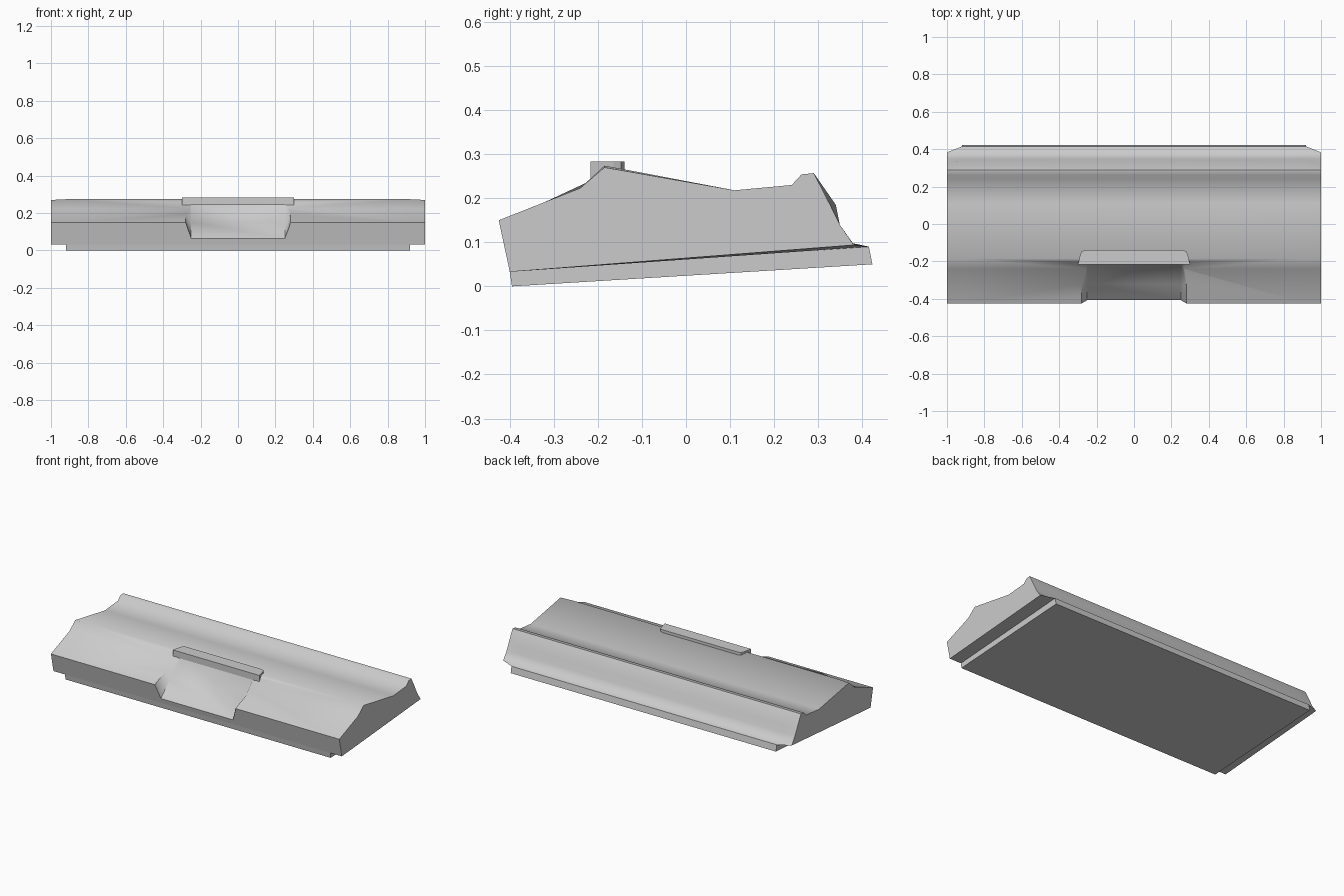
import bpy
import bmesh
import math

cube = bpy.data.objects.get("Cube")
if cube:
    bpy.data.objects.remove(cube, do_unlink=True)

grey = bpy.data.materials.new("light_grey")
grey.use_nodes = True
COLOUR = (0.6, 0.6, 0.6, 1)
grey.diffuse_color = COLOUR
grey.node_tree.nodes["Principled BSDF"].inputs["Base Color"].default_value = COLOUR


def loft(name, rings):
    """Skin closed rings of matching points and cap both ends."""
    bm = bmesh.new()
    loops = [[bm.verts.new(p) for p in ring] for ring in rings]
    n = len(loops[0])
    for a, b in zip(loops, loops[1:]):
        for i in range(n):
            j = (i + 1) % n
            bm.faces.new((a[i], a[j], b[j], b[i]))
    bm.faces.new(loops[0])
    bm.faces.new(loops[-1])
    bmesh.ops.recalc_face_normals(bm, faces=bm.faces)
    mesh = bpy.data.meshes.new(name)
    bm.to_mesh(mesh)
    bm.free()
    mesh.materials.append(grey)
    obj = bpy.data.objects.new(name, mesh)
    bpy.context.collection.objects.link(obj)
    return obj


def section(x, profile):
    return [(x, y, z) for y, z in profile]


# Main body: long moulded profile, drawn in at the rear corners
front = [(-0.40, 0.033), (-0.425, 0.15), (-0.24, 0.223)]
crest = [(0.11, 0.218), (0.24, 0.23), (0.262, 0.254), (0.29, 0.257)]
middle = front + [(-0.185, 0.274)] + crest + [
    (0.34, 0.185), (0.349, 0.14), (0.38, 0.096), (0.415, 0.09)]
end = front + [(-0.185, 0.27)] + crest + [
    (0.327, 0.185), (0.349, 0.14), (0.378, 0.098), (0.383, 0.094)]
body = loft("body", [section(-1, end), section(-0.92, middle),
                     section(0.92, middle), section(1, end)])

# Finger recess: sloping floor with flared sides
stations = [(-0.5, -0.02, 0.12), (-0.405, 0.065, 0.158),
            (-0.32, 0.15, 0.192), (-0.205, 0.245, 0.256)]
rings = []
for y, floor, surface in stations:
    half = [(0.25, floor), (0.28, surface), (0.28, 0.4)]
    rings.append([(x, y, z) for x, z in half] + [(-x, y, z) for x, z in reversed(half)])
cutter = loft("recess_cutter", rings)
cutter.hide_render = True
cutter.hide_viewport = True
cut = body.modifiers.new("recess", 'BOOLEAN')
cut.operation = 'DIFFERENCE'
cut.solver = 'EXACT'
cut.object = cutter
bpy.context.view_layer.objects.active = body
body.select_set(True)
bpy.ops.object.modifier_apply(modifier=cut.name)
bpy.data.objects.remove(cutter, do_unlink=True)
bpy.ops.object.shade_smooth_by_angle(angle=math.radians(56))

# Tilted base plate
plate = [(-0.40, 0.033), (-0.395, 0), (0.423, 0.05), (0.415, 0.09)]
loft("base_plate", [section(-0.92, plate), section(0.92, plate)])

# Raised lip over the recess, with softened rear corners
half = [(0.30, -0.217), (0.288, -0.165), (0.28, -0.147), (0.262, -0.14)]
outline = half + [(-x, y) for x, y in reversed(half)]
loft("recess_lip", [[(x, y, z) for x, y in outline] for z in (0.243, 0.283)])
